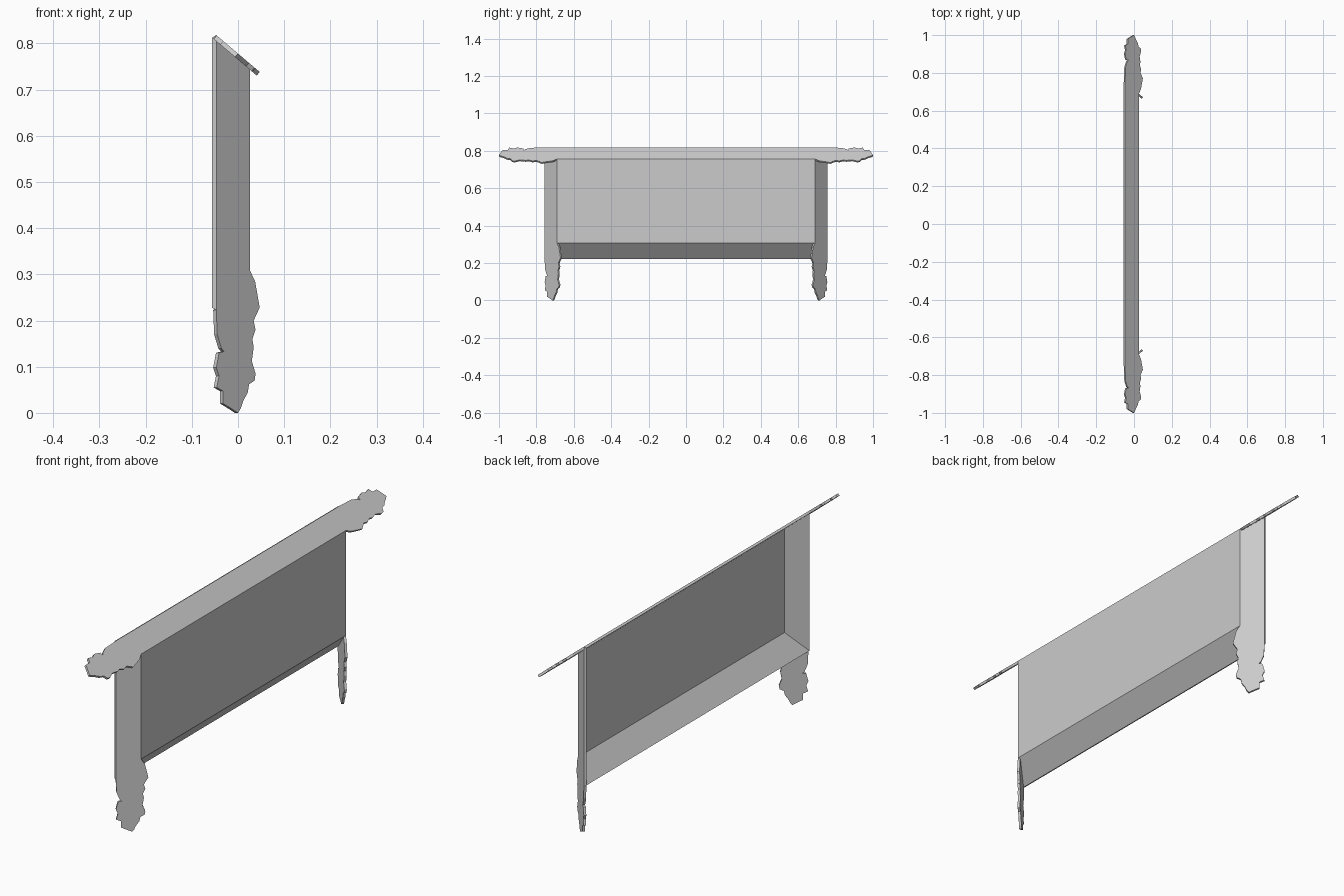
import bpy
from mathutils import Vector

if "Cube" in bpy.data.objects:
    bpy.data.objects.remove(bpy.data.objects["Cube"])

grey = bpy.data.materials.new("plain grey")
grey.use_nodes = True
colour = (0.6, 0.6, 0.6, 1)
grey.diffuse_color = colour
grey.node_tree.nodes["Principled BSDF"].inputs["Base Color"].default_value = colour

THICK = 0.01
X_FACE, X_RIM = 0.026, -0.047      # raised panel and open rim
Y_FACE, Y_RIM = 0.69, 0.756
Z_LOW, Z_LOW_RIM = 0.308, 0.223
Z_TOP, Z_TOP_RIM = 0.756, 0.818


def slope(x, at_face, at_rim):
    """Position on a sloping border, carried on past its edges."""
    return at_face + (at_rim - at_face) * (X_FACE - x) / (X_FACE - X_RIM)


def sheet(name, verts, faces):
    """Thin sheet whose outer side looks towards +x."""
    mesh = bpy.data.meshes.new(name)
    mesh.from_pydata(verts, [], faces)
    mesh.update()
    if sum(p.normal.x * p.area for p in mesh.polygons) < 0:
        mesh.flip_normals()
    mesh.materials.append(grey)
    obj = bpy.data.objects.new(name, mesh)
    bpy.context.collection.objects.link(obj)
    mod = obj.modifiers.new("thickness", "SOLIDIFY")
    mod.thickness = THICK
    mod.offset = -1
    mod.use_even_offset = True
    return obj


# Shallow tray: flat panel with four sloping borders, open behind
signs = [(-1, 0), (1, 0), (1, 1), (-1, 1)]
inner = [(X_FACE, s * Y_FACE, Z_TOP if t else Z_LOW) for s, t in signs]
outer = [(X_RIM, s * Y_RIM, Z_TOP_RIM if t else Z_LOW_RIM) for s, t in signs]
borders = [(i, i + 4, (i + 1) % 4 + 4, (i + 1) % 4) for i in range(4)]
sheet("tray", inner + outer, [(0, 1, 2, 3)] + borders)

# Scalloped ornament outline: (across, distance from tip)
scallop = [
    (.037, .285), (.047, .228), (.034, .200), (.038, .180), (.031, .160),
    (.034, .142), (.030, .112), (.038, .085), (.036, .070), (.024, .062),
    (.021, .044), (.011, .025), (.006, .010), (0, 0), (-.017, .011),
    (-.032, .020), (-.032, .047), (-.046, .055), (-.041, .080),
    (-.047, .098), (-.041, .130), (-.030, .133), (-.036, .140),
    (-.045, .170)]

for side, word in ((-1, "front"), (1, "back")):
    # Foot continues the upright border downwards
    outline = [(X_FACE, Z_LOW)] + scallop + [(X_RIM, Z_LOW_RIM)]
    foot = [(x, side * slope(x, Y_FACE, Y_RIM), d) for x, d in outline]
    sheet(word + "_foot", foot, [range(len(foot))])

    # Ear continues the top border sideways
    outline = [(X_FACE, 1 - Y_FACE)] + scallop + [(X_RIM, 1 - Y_RIM)]
    ear = [(x, side * (1 - d), slope(x, Z_TOP, Z_TOP_RIM)) for x, d in outline]
    sheet(word + "_ear", ear, [range(len(ear))])
